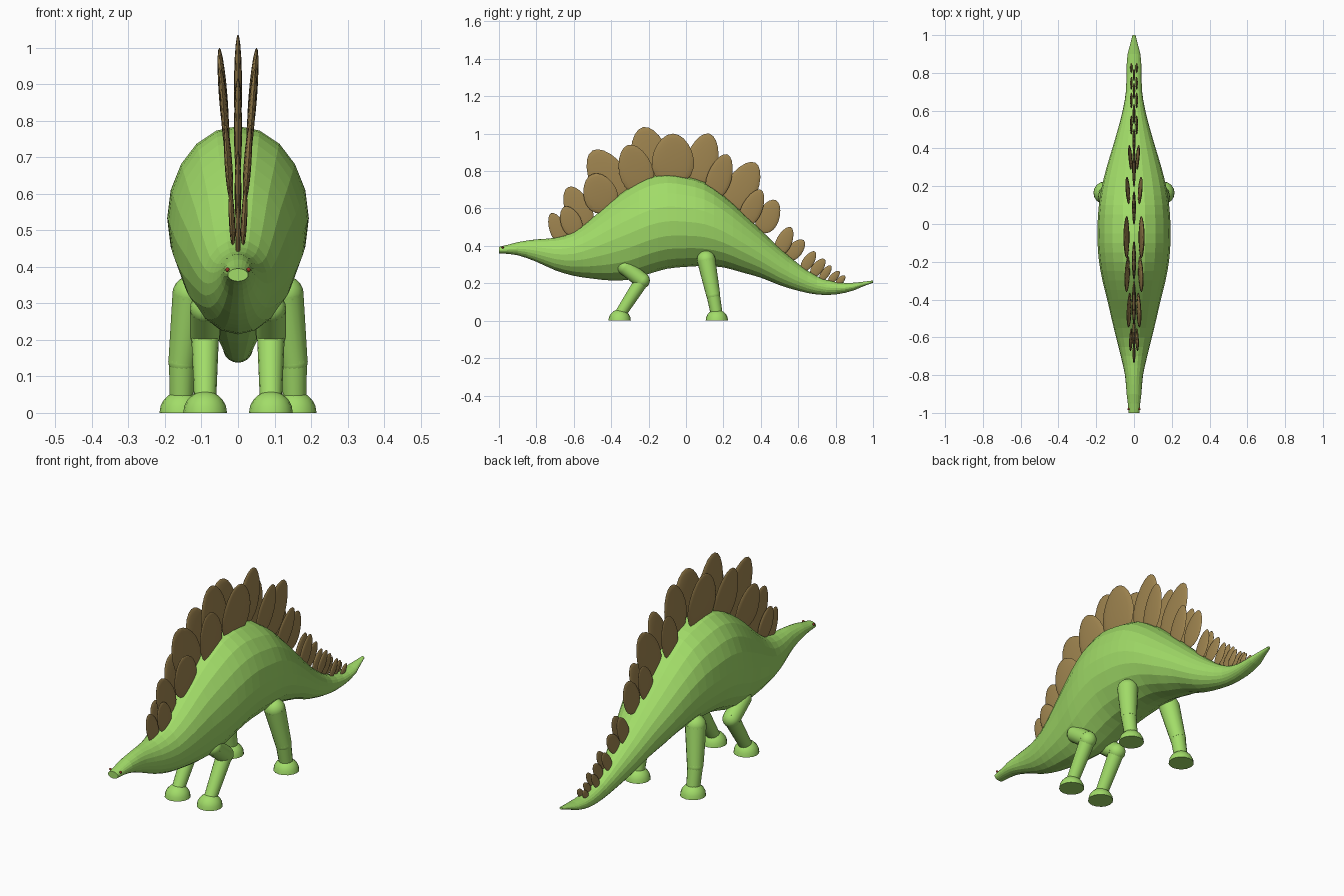
import bpy, bmesh, math
from mathutils import Vector, Matrix

if "Cube" in bpy.data.objects:
    bpy.data.objects.remove(bpy.data.objects["Cube"])


def material(name, col):
    m = bpy.data.materials.new(name)
    m.diffuse_color = (*col, 1)
    m.use_nodes = True
    m.node_tree.nodes["Principled BSDF"].inputs["Base Color"].default_value = m.diffuse_color
    return m


GREEN = material("skin green", (0.36, 0.72, 0.14))
BROWN = material("plate brown", (0.35, 0.235, 0.08))
RED = material("eye red", (0.30, 0.04, 0.02))


def finish(bm, name, mat, smooth=True):
    bmesh.ops.recalc_face_normals(bm, faces=bm.faces)
    me = bpy.data.meshes.new(name)
    bm.to_mesh(me)
    bm.free()
    me.materials.append(mat)
    if smooth:
        me.shade_smooth()
        me.set_sharp_from_angle(angle=math.radians(40))
    ob = bpy.data.objects.new(name, me)
    bpy.context.collection.objects.link(ob)
    return ob


def catmull(a, b, c, d, t):
    return tuple(0.5 * (2*q + (r-p)*t + (2*p-5*q+4*r-s)*t*t + (3*q-p-3*r+s)*t**3)
                 for p, q, r, s in zip(a, b, c, d))


# Body: oval rings from snout to tail tip (top, bottom, half width every 0.1 in y)
top = [.395, .42, .435, .443, .475, .55, .64, .715, .768, .785, .77, .74,
       .67, .58, .485, .39, .305, .238, .207, .203, .215]
bot = [.36, .35, .315, .27, .24, .225, .215, .22, .25, .278, .288, .292,
       .285, .258, .23, .19, .16, .14, .14, .163, .203]
wid = [.028, .039, .048, .07, .095, .119, .142, .167, .185, .193, .193, .186,
       .17, .145, .115, .086, .06, .043, .04, .034, .008]
st = [(-1 + .1*i, top[i], bot[i], wid[i]) for i in range(21)]
rings = []
for i in range(20):
    a, d = st[max(i-1, 0)], st[min(i+2, 20)]
    rings += [catmull(a, st[i], st[i+1], d, t) for t in (0, .5)]
rings.append(st[-1])
bm = bmesh.new()
N = 20
loops = []
for k, (y, t, b, w) in enumerate(rings):
    y = -1 + k * .05
    loops.append([bm.verts.new((w * math.sin(math.tau*j/N), y,
                                (t+b)/2 + (t-b)/2 * math.cos(math.tau*j/N)))
                  for j in range(N)])
for p, q in zip(loops, loops[1:]):
    for j in range(N):
        bm.faces.new((p[j], p[(j+1) % N], q[(j+1) % N], q[j]))
bm.faces.new(loops[0])
bm.faces.new(loops[-1])
finish(bm, "body", GREEN, smooth=False)


# Legs: tapered limbs with ball joints and a dome foot
def ball(bm, c, r):
    return bmesh.ops.create_uvsphere(bm, u_segments=16, v_segments=10, radius=r,
                                     matrix=Matrix.Translation(c))["verts"]


def limb(bm, a, b, r1, r2):
    a, b = Vector(a), Vector(b)
    m = Matrix.Translation((a+b)/2) @ (b-a).to_track_quat('Z', 'Y').to_matrix().to_4x4()
    bmesh.ops.create_cone(bm, cap_ends=True, segments=16, radius1=r1, radius2=r2,
                          depth=(b-a).length, matrix=m)


def leg(name, s, hip, knee, ankle, r):
    hip, knee, ankle = [Vector((s*x, y, z)) for x, y, z in (hip, knee, ankle)]
    bm = bmesh.new()
    limb(bm, hip, knee, r[0], r[1])
    limb(bm, knee, ankle, r[2], r[3])
    ball(bm, hip, r[0])
    ball(bm, knee, r[1])
    finish(bm, name, GREEN)
    bm = bmesh.new()
    ball(bm, (ankle.x, ankle.y, 0), .06)
    cut = bmesh.ops.bisect_plane(bm, geom=bm.verts[:] + bm.edges[:] + bm.faces[:],
                                 plane_co=(0, 0, 0), plane_no=(0, 0, -1), clear_outer=True)
    edges = [e for e in bm.edges if e.is_boundary]
    bmesh.ops.contextual_create(bm, geom=edges)
    finish(bm, name + "_foot", GREEN)


for side, s in (("right", -1), ("left", 1)):
    leg("front_leg_" + side, s, (.09, -.325, .285), (.09, -.235, .215), (.09, -.355, .03),
        (.042, .042, .038, .03))
    leg("rear_leg_" + side, s, (.13, .108, .325), (.153, .145, .14), (.155, .165, .03),
        (.05, .038, .036, .032))
    # Eyes
    bm = bmesh.new()
    ball(bm, (s*.029, -.98, .392), .006)
    finish(bm, "eye_" + side, RED)


# Back plates: thin leaf shapes from base to tip (tip y, tip z, base y, base z, half width)
def plate(name, s, ty, tz, by, bz, hw):
    def px(z):
        return s * max(.014, .012 + .078 * (z - .5))
    tip, base = Vector((px(tz), ty, tz)), Vector((px(bz), by, bz))
    base -= (tip - base) * .12
    up = (tip - base) / 2
    side = Vector((0, up.z, -up.y)).normalized()
    out = up.cross(side).normalized()
    mid = (tip + base) / 2
    bm = bmesh.new()
    for v in ball(bm, (0, 0, 0), 1):
        x, y, z = v.co
        y *= 1 - .15 * z
        v.co = mid + out * x * (.005 + .06*hw) + side * y * hw + up * z
    finish(bm, name, BROWN)


centre_row = [(-.72, .575, -.66, .43, .045), (-.63, .715, -.54, .52, .07),
              (-.50, .91, -.36, .67, .10), (-.23, 1.035, -.17, .77, .10),
              (.125, 1.0, .06, .76, .085), (.37, .845, .25, .62, .085),
              (.48, .645, .41, .49, .06), (.63, .43, .55, .34, .04),
              (.74, .33, .68, .25, .03), (.82, .265, .77, .21, .02)]
side_rows = [(-.65, .61, -.59, .47, .055), (-.50, .785, -.43, .60, .09),
             (-.31, .94, -.24, .71, .09), (-.07, 1.0, -.07, .755, .112),
             (.22, .89, .15, .68, .065), (.40, .70, .32, .53, .055),
             (.56, .50, .50, .37, .042), (.69, .37, .63, .28, .03),
             (.775, .295, .725, .225, .022), (.85, .24, .81, .20, .018)]
for i, p in enumerate(centre_row):
    plate(f"centre_plate_{i+1}", 0, *p)
for i, p in enumerate(side_rows):
    plate(f"right_plate_{i+1}", -1, *p)
    plate(f"left_plate_{i+1}", 1, *p)
